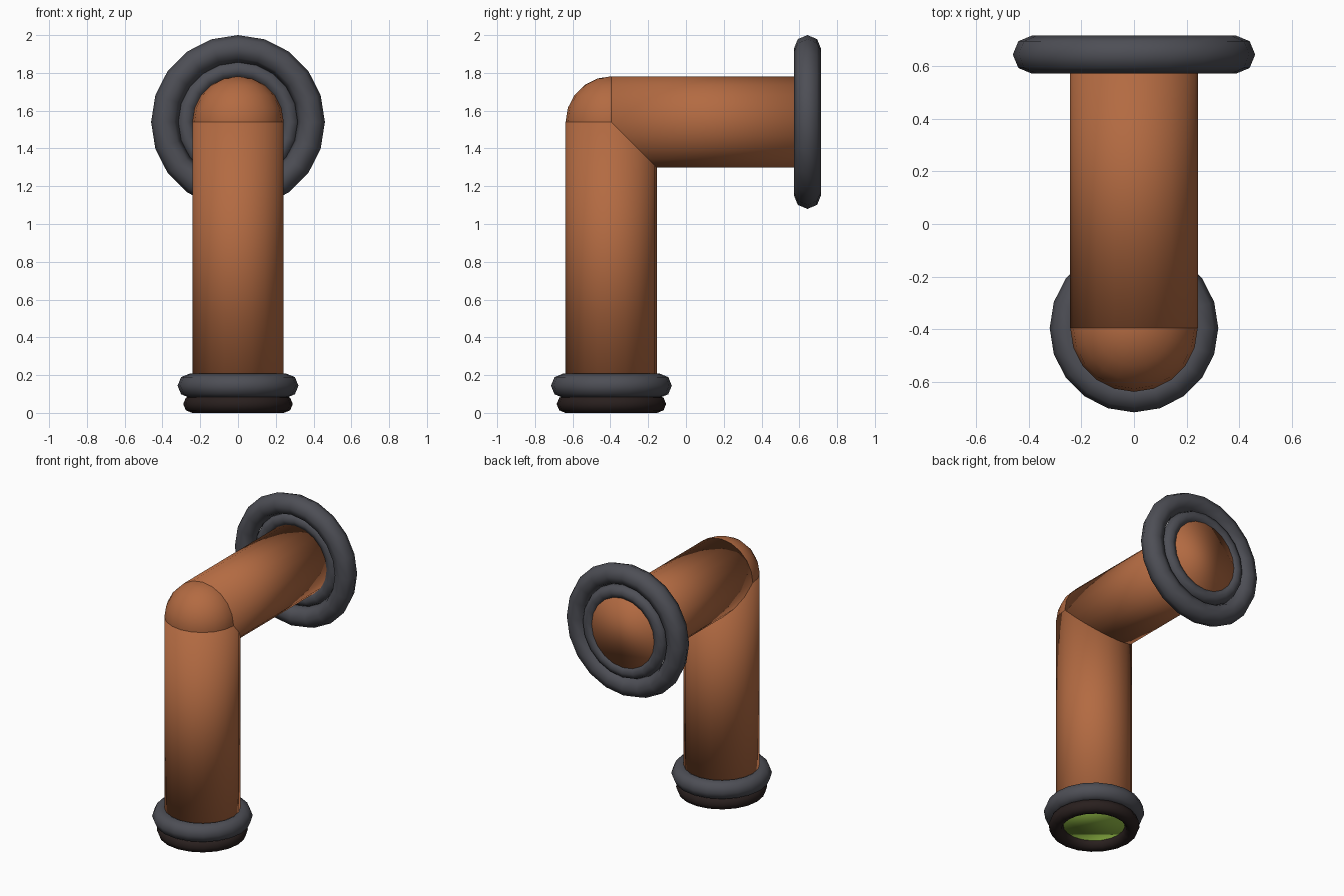
import bpy
from math import radians

cube = bpy.data.objects.get("Cube")
if cube:
    bpy.data.objects.remove(cube, do_unlink=True)


def material(name, color):
    m = bpy.data.materials.new(name)
    m.use_nodes = True
    m.diffuse_color = (*color, 1)
    m.node_tree.nodes["Principled BSDF"].inputs["Base Color"].default_value = (*color, 1)
    return m


copper = material("copper", (0.45, 0.145, 0.054))
grey = material("dark grey metal", (0.075, 0.077, 0.092))
soot = material("dark brown", (0.022, 0.014, 0.013))
slime = material("green", (0.28, 0.48, 0.06))

SIDES = 20
RADIUS = 0.242
FRONT = -0.395    # y of the upright pipe's axis
HEIGHT = 1.54     # z of the level pipe's axis
BACK = (radians(-90), 0, 0)   # turns a part's z axis to +y


def finish(name, mat):
    ob = bpy.context.object
    ob.name = name
    ob.data.materials.append(mat)
    bpy.ops.object.shade_smooth()
    return ob


def pipe(name, mat, start, length, radius=RADIUS, rot=(0, 0, 0)):
    x, y, z = start
    centre = (x, y + length / 2, z) if rot == BACK else (x, y, z + length / 2)
    bpy.ops.mesh.primitive_cylinder_add(vertices=SIDES, radius=radius, depth=length,
                                        location=centre, rotation=rot)
    return finish(name, mat)


def ring(name, mat, centre, major, minor, rot=(0, 0, 0)):
    bpy.ops.mesh.primitive_torus_add(major_segments=SIDES, minor_segments=8,
                                     major_radius=major, minor_radius=minor,
                                     location=centre, rotation=rot)
    return finish(name, mat)


# Pipe run: upright, rounded elbow, level
pipe("upright_pipe", copper, (0, FRONT, 0.12), HEIGHT - 0.12)
pipe("level_pipe", copper, (0, FRONT, HEIGHT), 0.70 - FRONT, rot=BACK)
bpy.ops.mesh.primitive_uv_sphere_add(segments=SIDES, ring_count=SIDES // 2,
                                     radius=RADIUS, location=(0, FRONT, HEIGHT))
finish("elbow", copper)

# Wall flange
ring("wall_flange", grey, (0, 0.643, HEIGHT), 0.388, 0.072, BACK)
ring("wall_collar", grey, (0, 0.667, HEIGHT), 0.277, 0.047, BACK)

# Outlet with its liquid
ring("outlet_collar", grey, (0, FRONT, 0.144), 0.256, 0.064)
ring("outlet_lip", soot, (0, FRONT, 0.047), 0.243, 0.047)
pipe("outlet_liquid", slime, (0, FRONT, 0.05), 0.08, radius=0.22)
